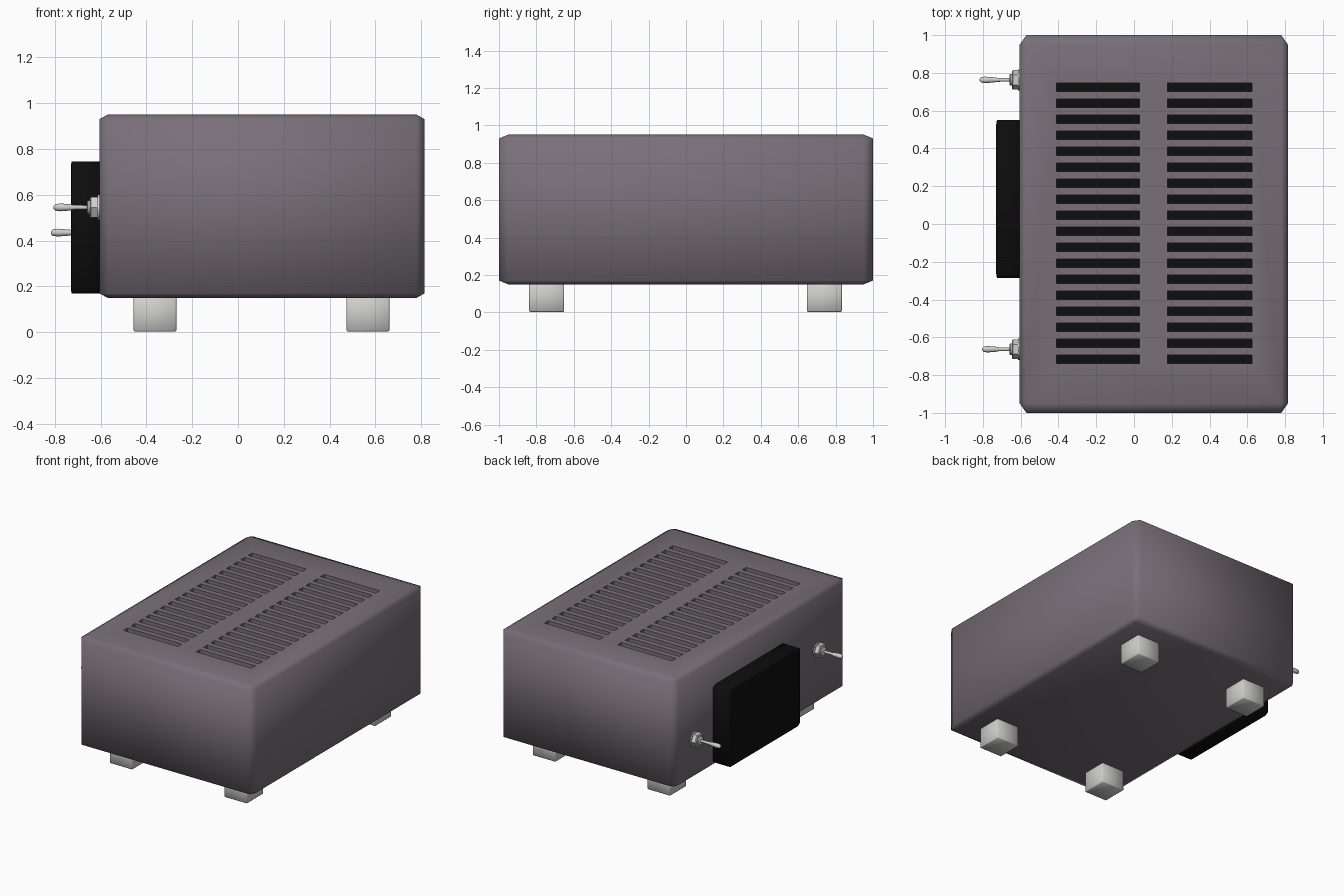
import bpy, bmesh, math
from mathutils import Matrix, Vector

old = bpy.data.objects.get("Cube")
if old:
    bpy.data.objects.remove(old, do_unlink=True)


def material(name, rgb, rough=0.5):
    m = bpy.data.materials.new(name)
    m.use_nodes = True
    m.diffuse_color = (*rgb, 1)
    node = m.node_tree.nodes["Principled BSDF"]
    node.inputs["Base Color"].default_value = (*rgb, 1)
    node.inputs["Roughness"].default_value = rough
    return m


PURPLE = material("purple grey", (0.19, 0.16, 0.19))
BLACK = material("black", (0.004, 0.004, 0.004))
GREY = material("light grey", (0.62, 0.62, 0.61))


def finish(bm, name, mats, angle=75):
    bmesh.ops.recalc_face_normals(bm, faces=bm.faces)
    mesh = bpy.data.meshes.new(name)
    bm.to_mesh(mesh)
    bm.free()
    for m in mats:
        mesh.materials.append(m)
    ob = bpy.data.objects.new(name, mesh)
    bpy.context.collection.objects.link(ob)
    smooth(ob, angle)
    return ob


def smooth(ob, angle):
    bpy.ops.object.select_all(action="DESELECT")
    ob.select_set(True)
    bpy.context.view_layer.objects.active = ob
    bpy.ops.object.shade_smooth_by_angle(angle=math.radians(angle))


def box(name, lo, hi, mat, bevel=0.025):
    """Unit cube with chamfered edges, stretched to fit between two corners."""
    lo, hi = Vector(lo), Vector(hi)
    bm = bmesh.new()
    bmesh.ops.create_cube(bm, size=1)
    bmesh.ops.bevel(bm, geom=bm.edges[:], offset=bevel, segments=1, affect="EDGES")
    bmesh.ops.scale(bm, vec=hi - lo, verts=bm.verts)
    bmesh.ops.translate(bm, vec=(lo + hi) / 2, verts=bm.verts)
    return finish(bm, name, [mat])


# Case with two columns of vent slots sunk into the lid
case = box("case", (-0.605, -1, 0.15), (0.815, 1, 0.95), PURPLE)
case.data.materials.append(BLACK)
bm = bmesh.new()
SLOTS, PITCH, DEPTH = 18, 0.0847, 0.035
for x0, x1 in ((-0.41, 0.03), (0.177, 0.625)):
    for i in range(SLOTS):
        y = 0.005 + (i - (SLOTS - 1) / 2) * PITCH
        size = Matrix.Diagonal((x1 - x0, 0.045, DEPTH * 2, 1))
        bmesh.ops.create_cube(
            bm, size=1, matrix=Matrix.Translation(((x0 + x1) / 2, y, 0.95)) @ size)
bm.normal_update()
for f in bm.faces:
    f.material_index = 1 if f.normal.z < -0.5 else 0
cutter = finish(bm, "vent_cutter", [PURPLE, BLACK])
cutter.hide_render = True
cut = case.modifiers.new("vents", "BOOLEAN")
cut.operation, cut.solver, cut.object = "DIFFERENCE", "EXACT", cutter
cut.material_mode = "TRANSFER"
bpy.context.view_layer.objects.active = case
bpy.ops.object.modifier_apply(modifier=cut.name)
bpy.data.objects.remove(cutter, do_unlink=True)
smooth(case, 75)

# Four feet
for side, x in (("right", -0.3625), ("left", 0.5675)):
    for end, y in (("front", -0.745), ("back", 0.74)):
        box(f"{end}_{side}_foot", (x - 0.0935, y - 0.094, 0.003),
            (x + 0.0935, y + 0.094, 0.16), GREY, 0.03)

# Black block on the control panel
box("transformer_block", (-0.73, -0.285, 0.17), (-0.59, 0.55, 0.745), BLACK, 0.03)


def lathe(bm, profile, sides):
    """Revolve (distance, radius) pairs around the outward -x axis."""
    rings = []
    for d, r in profile:
        rings.append([bm.verts.new((-d, r * math.cos(math.tau * k / sides),
                                    r * math.sin(math.tau * k / sides)))
                      for k in range(sides)])
    for a, b in zip(rings, rings[1:]):
        for k in range(sides):
            n = (k + 1) % sides
            bm.faces.new((a[k], a[n], b[n], b[k]))
    bm.faces.new(rings[0])
    bm.faces.new(rings[-1])


# Toggle switches: washer, hex nut, threaded collar and lever
def toggle(name, y, z, length):
    bm = bmesh.new()
    lathe(bm, [(-0.01, 0.056), (0.008, 0.056)], 24)
    lathe(bm, [(0.0, 0.052), (0.036, 0.052), (0.042, 0.045)], 6)
    lathe(bm, [(0.0, 0.031), (0.05, 0.031), (0.054, 0.026)], 16)
    lathe(bm, [(0.04, 0.009), (0.11, 0.010), (length - 0.07, 0.014),
               (length - 0.03, 0.017), (length - 0.008, 0.014), (length, 0.006)], 12)
    bmesh.ops.translate(bm, vec=(-0.605, y, z), verts=bm.verts)
    finish(bm, name, [GREY], 40)


toggle("back_toggle_switch", 0.763, 0.435, 0.212)
toggle("front_toggle_switch", -0.663, 0.545, 0.2)
